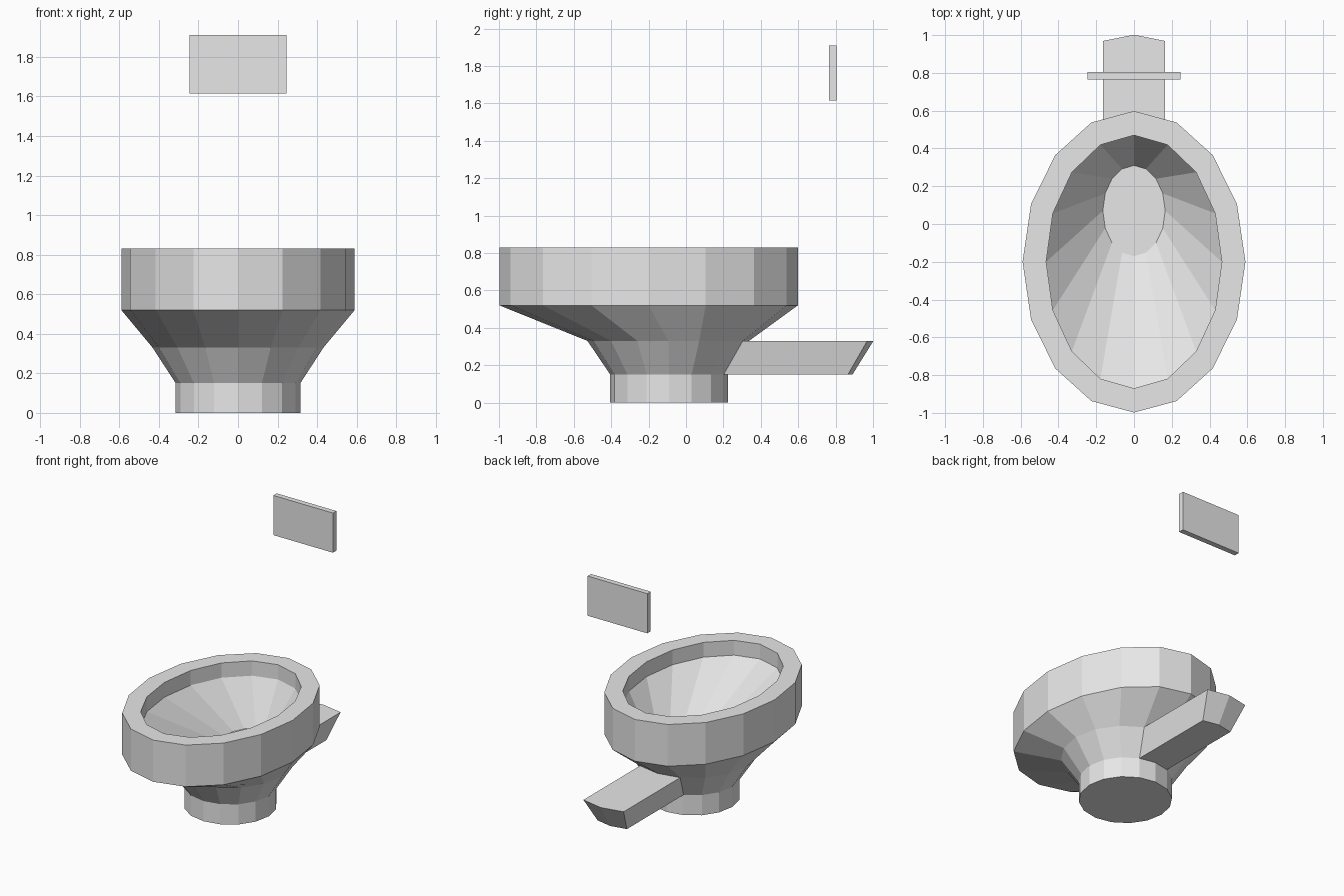
import bpy, bmesh
from math import sin, cos, tau

cube = bpy.data.objects.get("Cube")
if cube:
    bpy.data.objects.remove(cube, do_unlink=True)

GREY = (0.8, 0.8, 0.8, 1)
mat = bpy.data.materials.new("light_grey_ceramic")
mat.use_nodes = True
mat.diffuse_color = GREY
mat.node_tree.nodes["Principled BSDF"].inputs["Base Color"].default_value = GREY

SIDES = 16


def finish(name, bm):
    bmesh.ops.recalc_face_normals(bm, faces=bm.faces)
    mesh = bpy.data.meshes.new(name)
    bm.to_mesh(mesh)
    bm.free()
    mesh.materials.append(mat)
    obj = bpy.data.objects.new(name, mesh)
    bpy.context.collection.objects.link(obj)
    return obj


def ring(bm, cy, rx, ry, z):
    """Oval loop of vertices; index 0 is at the back."""
    return [bm.verts.new((rx * sin(tau * i / SIDES), cy + ry * cos(tau * i / SIDES), z))
            for i in range(SIDES)]


# Bowl: oval rings (centre y, x radius, y radius, z) from foot, over rim, to basin floor
sections = [
    (-0.09, 0.315, 0.315, 0),
    (-0.09, 0.315, 0.315, 0.15),
    (-0.095, 0.432, 0.432, 0.33),
    (-0.2, 0.59, 0.798, 0.52),
    (-0.2, 0.59, 0.798, 0.83),
    (-0.2, 0.465, 0.67, 0.83),
    (-0.2, 0.465, 0.67, 0.72),
    (0.07, 0.165, 0.24, 0.41),
]
bm = bmesh.new()
rings = [ring(bm, *s) for s in sections]
bands = []
for low, high in zip(rings, rings[1:]):
    bands.append([bm.faces.new((low[i], low[(i + 1) % SIDES],
                                high[(i + 1) % SIDES], high[i]))
                  for i in range(SIDES)])
bm.faces.new(rings[0])
bm.faces.new(rings[-1])
bmesh.ops.recalc_face_normals(bm, faces=bm.faces)

# Outlet: the two rear faces of the neck pulled straight back
rear = [bands[1][0], bands[1][-1]]
pulled = bmesh.ops.extrude_face_region(bm, geom=rear)["geom"]
bmesh.ops.translate(bm, vec=(0, 0.665, 0),
                    verts=[v for v in pulled if isinstance(v, bmesh.types.BMVert)])
bmesh.ops.delete(bm, geom=[f for f in rear if f.is_valid], context='FACES_ONLY')
finish("toilet_bowl", bm)

# Flush plate on the wall above
bm = bmesh.new()
bmesh.ops.create_cube(bm, size=1)
bmesh.ops.scale(bm, vec=(0.49, 0.04, 0.295), verts=bm.verts)
plate = finish("flush_plate", bm)
plate.location = (0, 0.785, 1.763)
